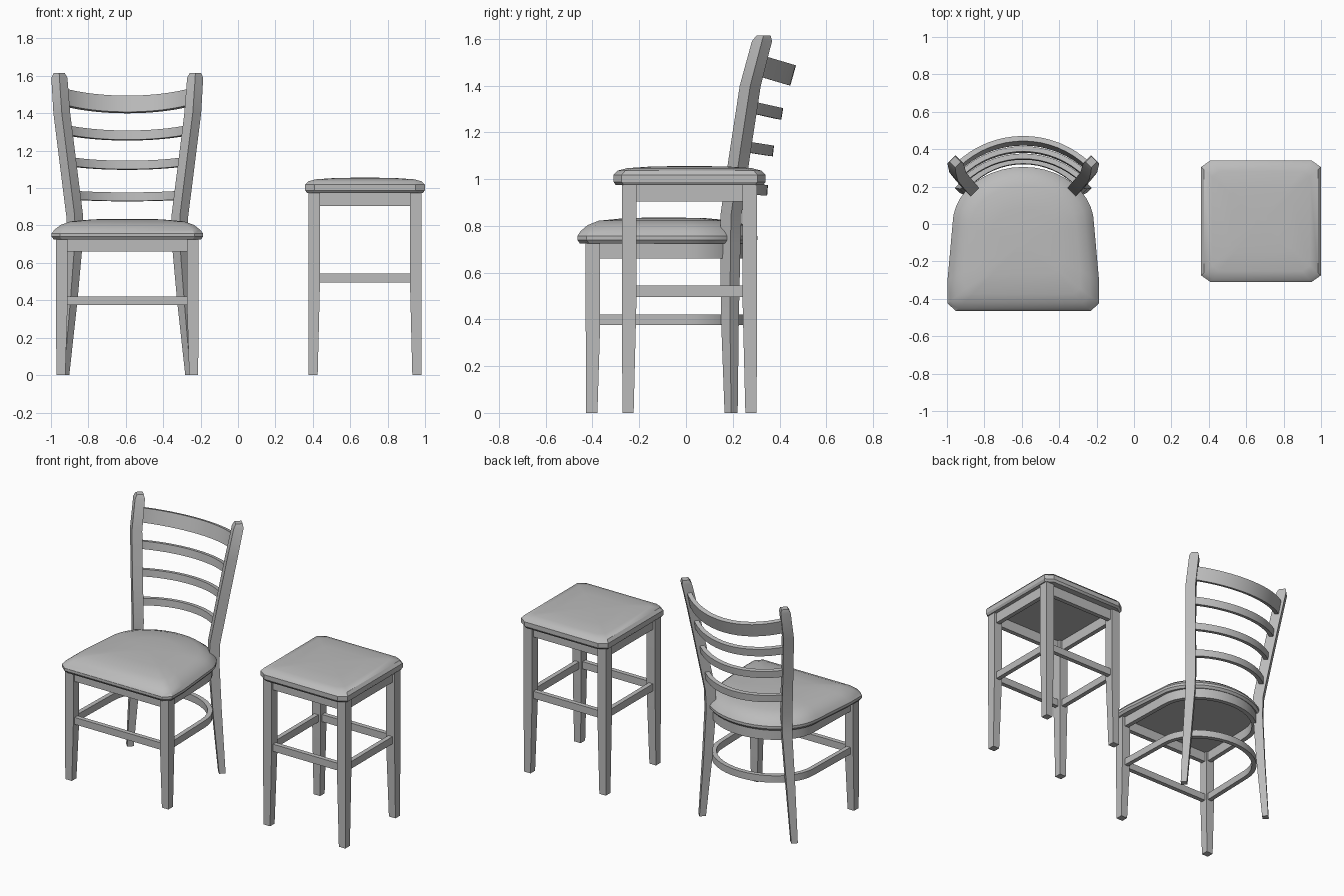
import bpy, bmesh, math
from mathutils import Vector

cube = bpy.data.objects.get("Cube")
if cube:
    bpy.data.objects.remove(cube, do_unlink=True)

grey = bpy.data.materials.new("plain grey")
grey.use_nodes = True
grey.diffuse_color = (0.5, 0.5, 0.5, 1)
grey.node_tree.nodes["Principled BSDF"].inputs["Base Color"].default_value = (0.5, 0.5, 0.5, 1)


def loft(name, rings, origin):
    """Skin a list of equal-length rings and cap both ends."""
    bm = bmesh.new()
    rows = [[bm.verts.new(p) for p in ring] for ring in rings]
    n = len(rows[0])
    for a, b in zip(rows, rows[1:]):
        for i in range(n):
            j = (i + 1) % n
            bm.faces.new((a[i], a[j], b[j], b[i]))
    bm.faces.new(rows[0])
    bm.faces.new(rows[-1])
    bmesh.ops.recalc_face_normals(bm, faces=bm.faces)
    mesh = bpy.data.meshes.new(name)
    bm.to_mesh(mesh)
    bm.free()
    mesh.materials.append(grey)
    mesh.shade_smooth()
    mesh.set_sharp_from_angle(angle=math.radians(32))
    obj = bpy.data.objects.new(name, mesh)
    obj.location = origin
    bpy.context.collection.objects.link(obj)
    return obj


def rail(name, path, height, thick, origin, up=(0, 0, 1)):
    """Sweep a rectangular section along a path."""
    path = [Vector(p) for p in path]
    up = Vector(up).normalized()
    rings = []
    for i, p in enumerate(path):
        t = path[min(i + 1, len(path) - 1)] - path[max(i - 1, 0)]
        side = t.cross(up).normalized() * thick / 2
        h = up * height / 2
        rings.append([p + side + h, p - side + h, p - side - h, p + side - h])
    loft(name, rings, origin)


def leg(name, x, y, top, knee, origin):
    """Square leg, tapering below the knee, mostly on its inner faces."""
    sx, sy = math.copysign(1, x), math.copysign(1, y)
    rings = []
    for z, w, shift in ((0, 0.024, 0.005), (knee, 0.031, 0), (top, 0.031, 0)):
        cx, cy = x + sx * shift, y + sy * shift
        rings.append([(cx + a * w, cy + b * w, z)
                      for a, b in ((-1, -1), (1, -1), (1, 1), (-1, 1))])
    loft(name, rings, origin)


def cushion(name, outline, profile, centre_y, origin):
    """Scale an outline about its centre through (scale, height) steps."""
    rings = [[(x * s, centre_y + (y - centre_y) * s, z) for x, y in outline]
             for s, z in profile]
    loft(name, rings, origin)


def half_ellipse(a, b, steps):
    return [(a * math.cos(math.pi * i / steps), b * math.sin(math.pi * i / steps))
            for i in range(steps + 1)]


SIDES = (("left", 1), ("right", -1))

# ---------------- Chair ----------------
chair = (-0.592, 0, 0)

# Seat cushion: rounded back, wide front with clipped corners
front = [(-0.405, -0.3), (-0.405, -0.425), (-0.36, -0.465)]
outline = half_ellipse(0.378, 0.305, 20) + front + [(-x, y) for x, y in reversed(front)]
cushion("chair_seat", outline,
        ((0.5, 0.725), (0.97, 0.725), (1, 0.74), (1, 0.757), (0.96, 0.778),
         (0.88, 0.803), (0.75, 0.822), (0.45, 0.833), (0.1, 0.836)), -0.1, chair)

# Bent hoops: seat apron and lower stretcher
hoop = [(0.345, -0.38)] + half_ellipse(0.335, 0.275, 20) + [(-0.345, -0.38)]
for name, z, h in (("apron", 0.695, 0.07), ("stretcher", 0.398, 0.046)):
    rail("chair_" + name + "_hoop", [(x, y, z) for x, y in hoop], h, 0.03, chair)
    rail("chair_front_" + name, [(-0.34, -0.4, z), (0.34, -0.4, z)], h, 0.03, chair)

# Back posts: diamond section (height, x, y, half diagonal)
post = ((0, 0.338, 0.193, 0.028), (0.4, 0.304, 0.188, 0.038), (0.72, 0.28, 0.19, 0.043),
        (0.85, 0.281, 0.193, 0.045), (1.12, 0.315, 0.232, 0.045), (1.4, 0.35, 0.275, 0.045),
        (1.59, 0.363, 0.325, 0.043), (1.615, 0.364, 0.332, 0.03))
for side, s in SIDES:
    leg("chair_front_leg_" + side, s * 0.35, -0.398, 0.735, 0.38, chair)
    rings = [[(s * (x + r), y, z), (s * x, y + r, z), (s * (x - r), y, z), (s * x, y - r, z)]
             for z, x, y, r in post]
    loft("chair_back_post_" + side, rings, chair)


# Ladder slats: circular arcs that drop a little towards the middle
def slat(name, half, y_end, y_mid, z_end, z_mid, height, lean):
    sag = y_mid - y_end
    radius = (half * half + sag * sag) / (2 * sag)
    sweep = math.asin(half / radius)
    path = []
    for i in range(17):
        a = sweep * (i / 8 - 1)
        y = y_mid - radius * (1 - math.cos(a))
        z = z_end + (z_mid - z_end) * (y - y_end) / sag
        path.append((radius * math.sin(a), y, z))
    rail(name, path, height, 0.028, chair, (0, lean, 1))


slat("chair_top_slat", 0.355, 0.3, 0.445, 1.49, 1.447, 0.09, 0.28)
slat("chair_upper_slat", 0.338, 0.26, 0.398, 1.312, 1.281, 0.05, 0.16)
slat("chair_middle_slat", 0.316, 0.234, 0.36, 1.142, 1.122, 0.046, 0.12)
slat("chair_lower_slat", 0.294, 0.21, 0.335, 0.962, 0.953, 0.046, 0.08)

# ---------------- Stool ----------------
stool = (0.679, 0.015, 0)

# Square cushion with clipped corners
W, D, CUT = 0.32, 0.325, 0.05
quarter = [(W, D - 0.035), (W - CUT, D)]
half = quarter + [(-x, y) for x, y in reversed(quarter)]
cushion("stool_seat", half + [(-x, -y) for x, y in half],
        ((0.5, 0.974), (0.97, 0.974), (1, 0.988), (1, 1.018), (0.95, 1.036),
         (0.82, 1.047), (0.5, 1.054), (0.1, 1.056)), 0, stool)

LX, LY = 0.272, 0.258
for side, s in SIDES:
    for end, e in (("front", -1), ("back", 1)):
        leg("stool_" + end + "_leg_" + side, s * LX, e * LY, 0.98, 0.48, stool)

# Aprons under the seat and stretchers between the legs
for name, z, h in (("apron", 0.94, 0.07), ("stretcher", 0.52, 0.048)):
    for side, s in SIDES:
        rail("stool_" + name + "_" + side, [(s * LX, -LY, z), (s * LX, LY, z)], h, 0.03, stool)
    for end, e in (("front", -1), ("back", 1)):
        rail("stool_" + name + "_" + end, [(-LX, e * LY, z), (LX, e * LY, z)], h, 0.03, stool)
